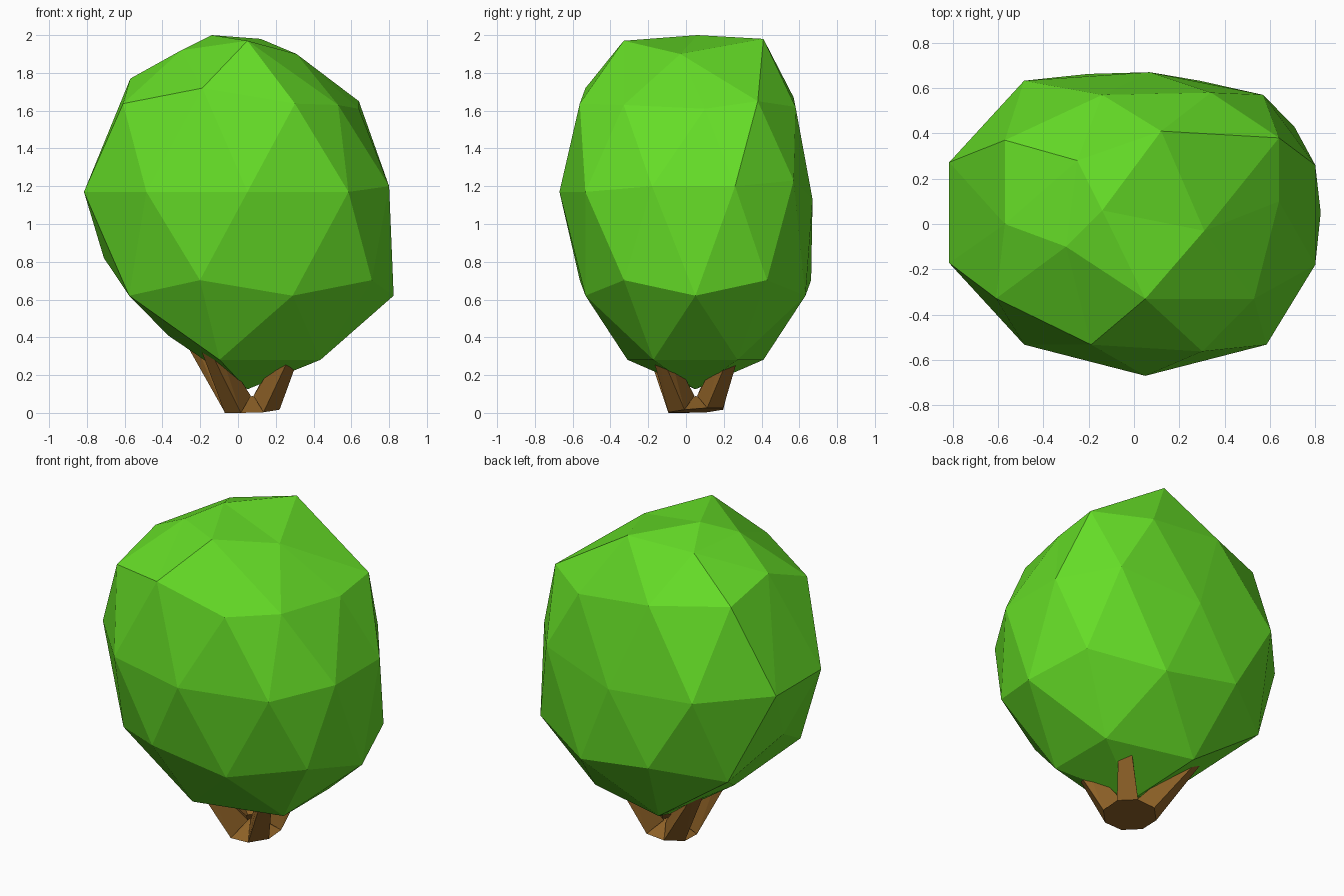
import bpy
import bmesh
from math import cos, sin, radians
from mathutils import Vector

cube = bpy.data.objects.get("Cube")
if cube:
    bpy.data.objects.remove(cube, do_unlink=True)


def make_material(name, color):
    mat = bpy.data.materials.new(name)
    mat.use_nodes = True
    mat.diffuse_color = color
    for node in mat.node_tree.nodes:
        if node.type == 'BSDF_PRINCIPLED':
            node.inputs["Base Color"].default_value = color
            node.inputs["Roughness"].default_value = 0.9
    return mat


def make_object(name, bm, material):
    bmesh.ops.recalc_face_normals(bm, faces=bm.faces)
    mesh = bpy.data.meshes.new(name)
    bm.to_mesh(mesh)
    bm.free()
    mesh.materials.append(material)
    obj = bpy.data.objects.new(name, mesh)
    bpy.context.scene.collection.objects.link(obj)
    return obj


def make_hull(name, points, material):
    bm = bmesh.new()
    for point in points:
        bm.verts.new(point)
    result = bmesh.ops.convex_hull(bm, input=bm.verts)
    loose = [v for v in bm.verts if not v.link_faces]
    bmesh.ops.delete(bm, geom=loose, context='VERTS')
    return make_object(name, bm, material)


leaf_green = make_material("leaf green", (0.13, 0.72, 0.02, 1))
bark_brown = make_material("bark brown", (0.27, 0.12, 0.02, 1))

# Crown: stretched faceted ball
bm = bmesh.new()
bmesh.ops.create_icosphere(bm, subdivisions=2, radius=1)
center, size = Vector((0.05, 0.05, 1.17)), Vector((0.91, 0.72, 1.045))
for vert in bm.verts:
    vert.co = center + vert.co * size

# Dents: the nearest corner of the ball is pushed to each spot
dents = [
    (-0.14, 0.06, 2.0), (0.05, -0.33, 1.97), (-0.3, -0.1, 1.92),
    (-0.25, 0.28, 1.92), (0.12, 0.41, 1.98), (0.31, -0.03, 1.9),
    (-0.57, 0, 1.77), (-0.57, 0.37, 1.7), (0.64, 0.38, 1.65),
    (0.64, 0.1, 1.61), (0.53, -0.33, 1.63), (0.34, 0.58, 1.62),
    (-0.14, 0.57, 1.67), (0.8, 0.26, 1.2), (0.8, -0.18, 1.2),
    (0.57, 0.57, 1.23), (0.07, 0.67, 1.13), (-0.37, 0.05, 0.41),
    (-0.71, 0.05, 0.82),
]
start = {vert: vert.co.copy() for vert in bm.verts}
for dent in dents:
    spot = Vector(dent)
    nearest = min(start, key=lambda v: (start[v] - spot).length)
    nearest.co = spot
    del start[nearest]
make_object("crown", bm, leaf_green)

# Trunk foot: shallow eight-sided stump with a slightly tilted underside
middle = Vector((0.075, 0.052, 0))


def foot_corner(angle):
    a = radians(angle)
    p = middle + Vector((cos(a), sin(a), 0)) * 0.157
    p.z = max(0, 0.08 * (p.x + p.y))
    return p


heart = middle + Vector((0, 0, 0.09))
make_hull("trunk_foot", [foot_corner(22.5 + 45 * i) for i in range(8)] + [heart], bark_brown)

# Limbs: four tapered prongs that spread from the foot into the crown
limbs = {
    "back_left_limb": (45, (0.29, 0.26, 0.36)),
    "back_right_limb": (135, (-0.27, 0.26, 0.42)),
    "front_right_limb": (225, (-0.17, -0.18, 0.36)),
    "front_left_limb": (315, (0.31, -0.16, 0.36)),
}
for name, (angle, tip) in limbs.items():
    a = radians(angle)
    out = Vector((cos(a), sin(a), 0))
    side = Vector((-sin(a), cos(a), 0)) * 0.03
    tip = Vector(tip)
    points = [foot_corner(angle - 22.5), foot_corner(angle + 22.5)]
    points += [heart + out * 0.04 + side, heart + out * 0.04 - side]
    points += [tip + side * s + out * r for s in (-1, 1) for r in (-0.06, 0.02)]
    make_hull(name, points, bark_brown)
